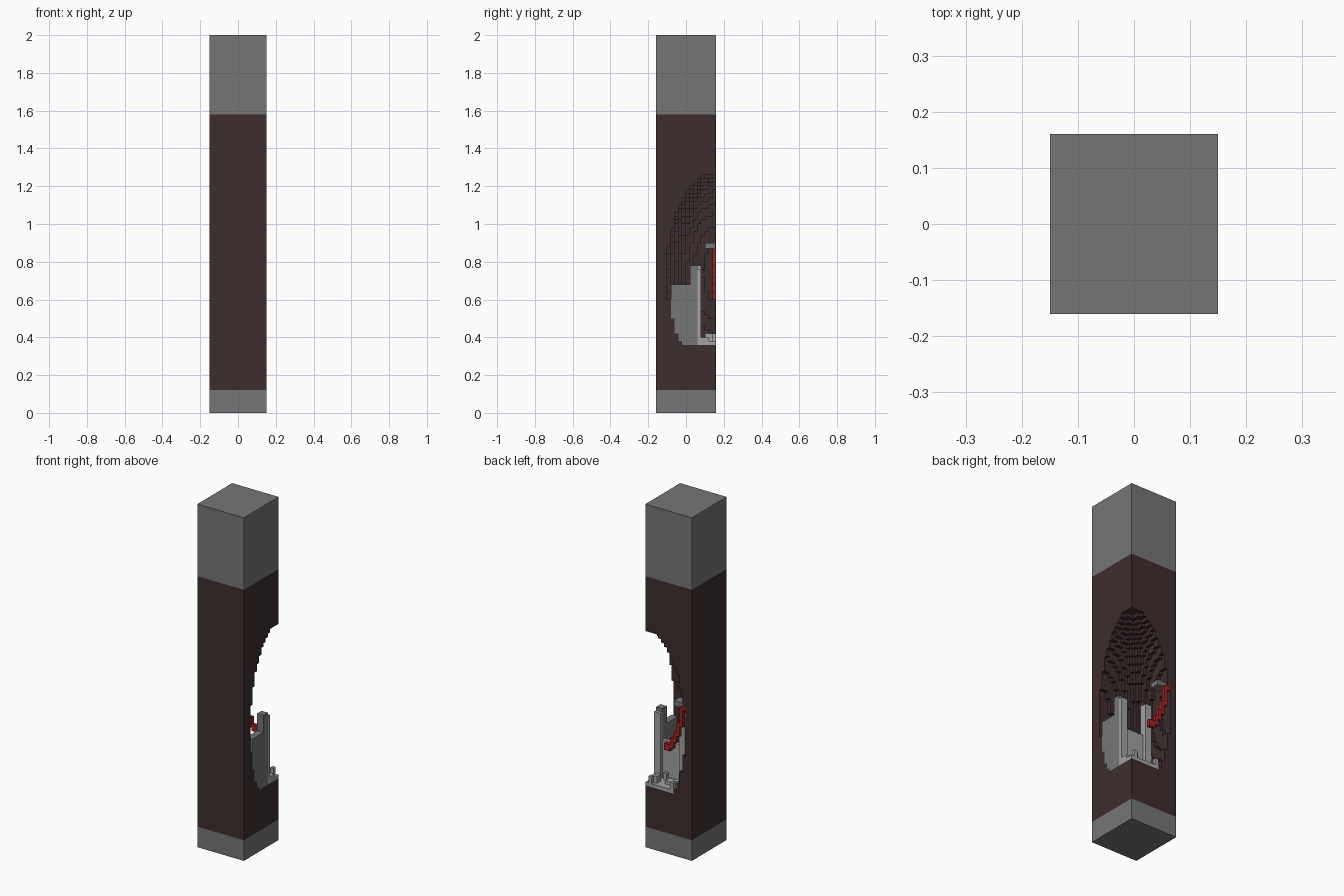
import bpy, bmesh, random
from mathutils import Vector

if "Cube" in bpy.data.objects:
    bpy.data.objects.remove(bpy.data.objects["Cube"], do_unlink=True)

random.seed(4)
V = 0.02                                  # voxel size
ORIGIN = Vector((-0.15, -0.16, 0))
FLOOR = 18                                # lowest open voxel layer


def material(name, rgb):
    m = bpy.data.materials.new(name)
    m.use_nodes = True
    m.diffuse_color = (*rgb, 1)
    m.node_tree.nodes["Principled BSDF"].inputs["Base Color"].default_value = (*rgb, 1)
    return m


STONE = material("stone grey", (0.18, 0.18, 0.18))
BROWN = material("dark brown", (0.047, 0.026, 0.027))
PALE = material("pale grey", (0.36, 0.36, 0.36))
RED = material("cable red", (0.35, 0.015, 0.015))


def finish(name, bm, mat):
    mesh = bpy.data.meshes.new(name)
    bm.to_mesh(mesh)
    bm.free()
    mesh.materials.append(mat)
    ob = bpy.data.objects.new(name, mesh)
    bpy.context.collection.objects.link(ob)
    return ob


def box(name, lo, hi, mat):
    lo, hi = Vector(lo), Vector(hi)
    bm = bmesh.new()
    bmesh.ops.create_cube(bm, size=1)
    bmesh.ops.scale(bm, vec=hi - lo, verts=bm.verts)
    bmesh.ops.translate(bm, vec=(lo + hi) / 2, verts=bm.verts)
    return finish(name, bm, mat)


def voxels(name, cells, mat):
    """Outer skin of a set of voxels, with flat areas merged."""
    bm = bmesh.new()
    cells = set(cells)
    for c in cells:
        for axis in range(3):
            for side in (0, 1):
                n = list(c)
                n[axis] += 2 * side - 1
                if tuple(n) in cells:
                    continue
                u, w = (axis + 1) % 3, (axis + 2) % 3
                loop = []
                for a, b in ((0, 0), (1, 0), (1, 1), (0, 1)):
                    p = Vector(c)
                    p[axis] += side
                    p[u] += a
                    p[w] += b
                    loop.append(bm.verts.new(ORIGIN + p * V))
                bm.faces.new(loop if side else loop[::-1])
    bmesh.ops.remove_doubles(bm, verts=bm.verts, dist=V / 10)
    bmesh.ops.dissolve_limit(bm, angle_limit=0.01, verts=bm.verts, edges=bm.edges)
    return finish(name, bm, mat)


def block(x, y, z):
    return {(i, j, k) for i in range(*x) for j in range(*y) for k in range(*z)}


def hollow(c):
    """True inside the ellipsoid broken out of the rear corner."""
    p = ORIGIN + (Vector(c) + Vector((0.5, 0.5, 0.5))) * V
    d = ((p.x - 0.15) / 0.26) ** 2 + ((p.y - 0.16) / 0.26) ** 2 + ((p.z - 0.74) / 0.53) ** 2
    return c[2] >= FLOOR and d < 1


# Shaft with its stepped cavity, and plain end blocks
shaft = block((0, 15), (0, 16), (6, 79))
cavity = {c for c in shaft if hollow(c)}
voxels("shaft", shaft - cavity, BROWN)
box("base_block", (-0.15, -0.16, 0), (0.15, 0.16, 0.12), STONE)
box("top_block", (-0.15, -0.16, 1.58), (0.15, 0.16, 2), STONE)

# Broken grey wall along the left face, rising to a post
panel = block((13, 15), (4, 10), (FLOOR, 34)) | block((13, 15), (9, 11), (FLOOR, 39))
voxels("side_wall", panel & cavity, STONE)

# Pale cross wall with a tall post at each end
cross = block((6, 13), (10, 11), (FLOOR, 30))
cross |= block((13, 15), (11, 12), (FLOOR, 38)) | block((5, 7), (10, 12), (FLOOR, 39))
voxels("cross_wall", cross & cavity, PALE)

# Rubble on the cavity floor
rubble = set()
for c in sorted(cavity):
    if c[2] == FLOOR and c not in panel and c not in cross:
        height = random.choice((1, 1, 1, 2, 2, 3)) if c[1] > 10 else 1
        rubble |= block((c[0], c[0] + 1), (c[1], c[1] + 1), (FLOOR, FLOOR + height))
voxels("floor_rubble", rubble & cavity - panel - cross, PALE)

# Clip and hanging cable near the back face
box("cable_clip", (-0.1, 0.1, 0.87), (-0.03, 0.155, 0.9), STONE)
path = ((2, 43), (3, 43), (3, 42), (3, 41), (3, 40), (3, 39), (3, 38), (4, 37), (4, 36),
        (4, 35), (5, 34), (5, 33), (6, 32), (6, 31), (7, 30), (8, 30), (8, 31))
cable = set()
for (i, k), (i2, k2) in zip(path, path[1:]):
    cable |= {(i, 15, k), (i2, 15, k), (i2, 15, k2)}
voxels("hanging_cable", cable & cavity, RED)
